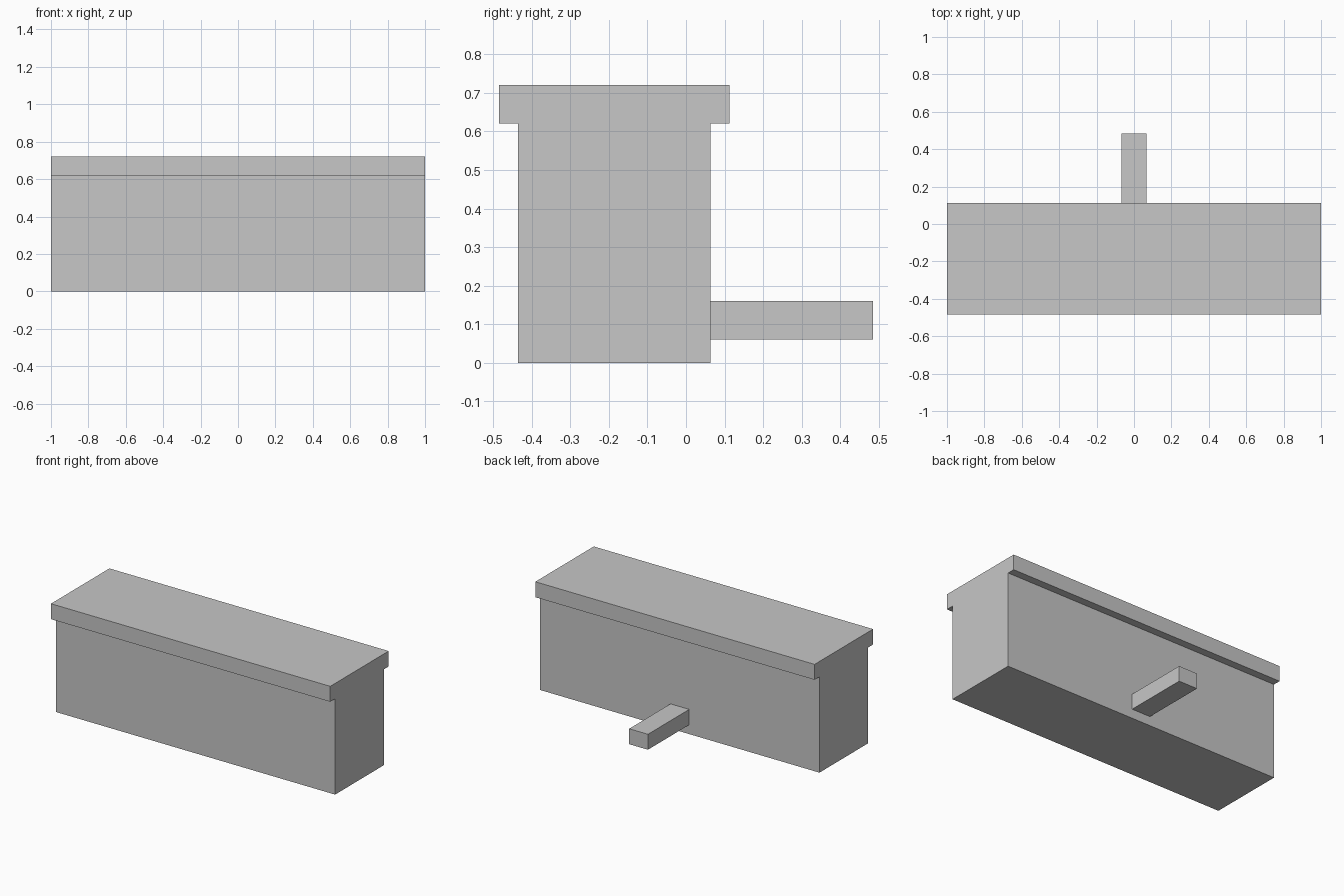
import bpy
import bmesh

if "Cube" in bpy.data.objects:
    bpy.data.objects.remove(bpy.data.objects["Cube"])

grey = bpy.data.materials.new("light_grey")
grey.diffuse_color = (0.57, 0.57, 0.57, 1)
grey.use_nodes = True
grey.node_tree.nodes["Principled BSDF"].inputs["Base Color"].default_value = grey.diffuse_color


def extrude_profile(name, profile, half_length):
    """Extrude a closed (y, z) outline along x, centred on x = 0."""
    bm = bmesh.new()
    face = bm.faces.new([bm.verts.new((-half_length, y, z)) for y, z in profile])
    result = bmesh.ops.extrude_face_region(bm, geom=[face], use_keep_orig=True)
    verts = [v for v in result["geom"] if isinstance(v, bmesh.types.BMVert)]
    bmesh.ops.translate(bm, verts=verts, vec=(2 * half_length, 0, 0))
    bmesh.ops.recalc_face_normals(bm, faces=bm.faces)
    mesh = bpy.data.meshes.new(name)
    bm.to_mesh(mesh)
    bm.free()
    mesh.materials.append(grey)
    obj = bpy.data.objects.new(name, mesh)
    bpy.context.collection.objects.link(obj)
    return obj


# Long block with an overhanging top slab, flush at both ends
extrude_profile("counter_body", [
    (-0.435, 0), (0.063, 0), (0.063, 0.62), (0.113, 0.62),
    (0.113, 0.72), (-0.485, 0.72), (-0.485, 0.62), (-0.435, 0.62)], 1.0)

# Short bar sticking out of the back, near the base
extrude_profile("rear_bar", [
    (0.063, 0.06), (0.485, 0.06), (0.485, 0.16), (0.063, 0.16)], 0.067)
